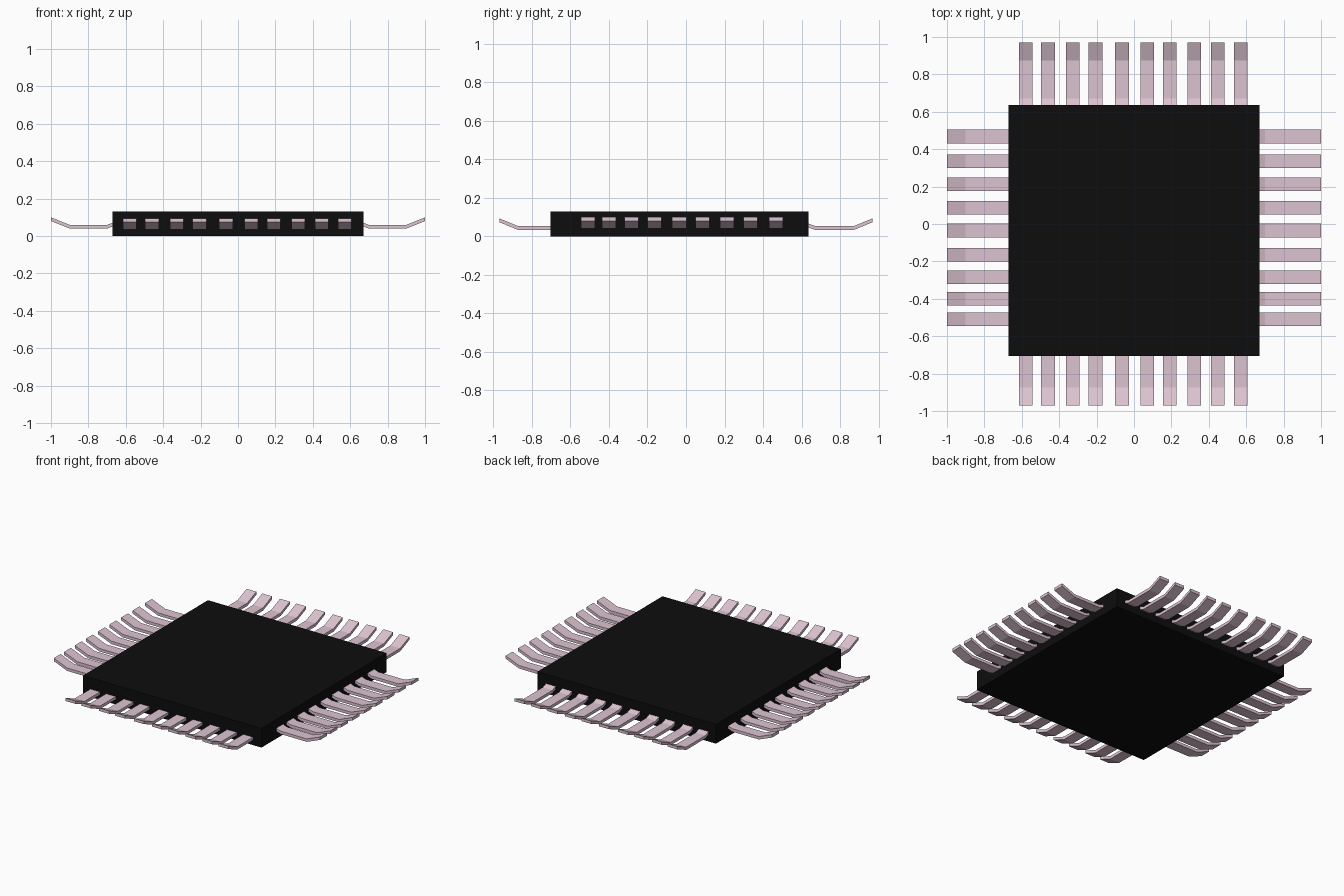
import bpy, bmesh
from mathutils import Vector

if "Cube" in bpy.data.objects:
    bpy.data.objects.remove(bpy.data.objects["Cube"])


def material(name, rgb):
    m = bpy.data.materials.new(name)
    m.use_nodes = True
    m.diffuse_color = (*rgb, 1)
    m.node_tree.nodes["Principled BSDF"].inputs["Base Color"].default_value = (*rgb, 1)
    return m


def add_object(name, bm, mat):
    bmesh.ops.recalc_face_normals(bm, faces=bm.faces)
    mesh = bpy.data.meshes.new(name)
    bm.to_mesh(mesh)
    bm.free()
    mesh.materials.append(mat)
    obj = bpy.data.objects.new(name, mesh)
    bpy.context.collection.objects.link(obj)
    return obj


black = material("black_plastic", (0.004, 0.004, 0.004))
metal = material("pinkish_metal", (0.72, 0.55, 0.64))

# Flat square package, set slightly towards the front
bm = bmesh.new()
bmesh.ops.create_cube(bm, size=1)
bmesh.ops.scale(bm, vec=(1.34, 1.34, 0.13), verts=bm.verts)
bmesh.ops.translate(bm, vec=(0, -0.035, 0.065), verts=bm.verts)
add_object("chip_body", bm, black)

# Bent strip: (distance outwards, height of underside)
PIN_WIDTH, PIN_THICK = 0.073, 0.02


def pin_row(name, along, out, centres, profile):
    """Row of bent pins on one side, mirrored to the opposite side."""
    along, out = Vector(along), Vector(out)
    up = Vector((0, 0, 1))
    section = profile + [(d, z + PIN_THICK) for d, z in reversed(profile)]
    bm = bmesh.new()
    for c in centres:
        start = along * (c - PIN_WIDTH / 2)
        face = bm.faces.new([bm.verts.new(start + out * d + up * z) for d, z in section])
        ext = bmesh.ops.extrude_face_region(bm, geom=[face], use_keep_orig=True)
        moved = [v for v in ext["geom"] if isinstance(v, bmesh.types.BMVert)]
        bmesh.ops.translate(bm, vec=along * PIN_WIDTH, verts=moved)
    obj = add_object(name, bm, metal)
    mod = obj.modifiers.new("opposite_side", "MIRROR")
    mod.use_axis = (out.x != 0, out.y != 0, False)
    mod.use_mirror_merge = False


pin_row("side_pins", (0, 1, 0), (1, 0, 0),
        [-0.51, -0.4, -0.284, -0.164, -0.035, 0.086, 0.213, 0.335, 0.468],
        [(0.62, 0.07), (0.7, 0.04), (0.9, 0.04), (1.0, 0.08)])

pin_row("front_and_back_pins", (1, 0, 0), (0, 1, 0),
        [-0.578, -0.46, -0.327, -0.206, -0.064, 0.07, 0.192, 0.323, 0.448, 0.57],
        [(0.59, 0.064), (0.67, 0.034), (0.873, 0.034), (0.97, 0.074)])
